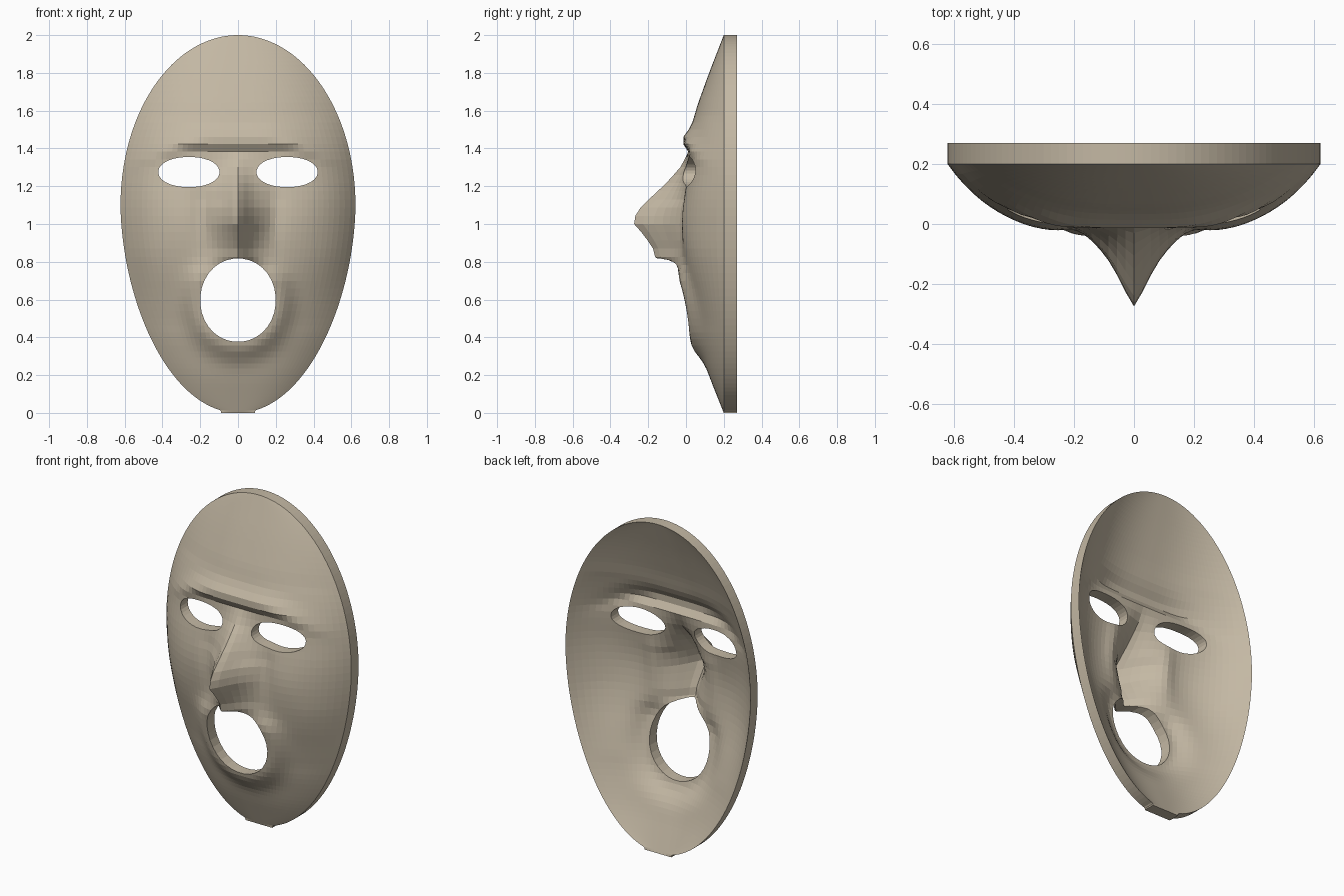
import bpy, bmesh, math

if "Cube" in bpy.data.objects:
    bpy.data.objects.remove(bpy.data.objects["Cube"])

# Depth of the face (y) and nose height, both along z
FACE = [(0, .2), (.2, .12), (.4, .062), (.6, .03), (.75, -.003), (.9, -.02), (1.02, -.024),
        (1.15, -.015), (1.25, .004), (1.36, .012), (1.49, .026), (1.6, .05), (1.8, .122), (2, .2)]
NOSE = [(.64, 0), (.7, .01), (.77, .05), (.81, .14), (.86, .15), (.94, .2), (1.0, .252),
        (1.06, .244), (1.1, .21), (1.2, .115), (1.3, .038), (1.38, 0)]
THICK = .07
ROWS, COLS = 72, 44


def lerp(table, z):
    if z <= table[0][0]:
        return table[0][1]
    for (a, p), (b, q) in zip(table, table[1:]):
        if z <= b:
            return p + (q - p) * (z - a) / (b - a)
    return table[-1][1]


def smooth(table, z):
    d = min(.05, z, 2 - z)
    return sum(lerp(table, z + d * k / 2) for k in (-2, -1, 0, 1, 2)) / 5


def half_width(z):
    if z > 1.1:
        return max(.012, .622 * math.sqrt(max(0, 1 - ((z - 1.1) / .9) ** 2)))
    return max(.09, .622 * math.sqrt(max(0, 1 - ((1.1 - z) / 1.1) ** 1.8)))


def bump(v, width, power=2):
    return math.exp(-(abs(v) / width) ** power)


def depth(x, z, u):
    ax = abs(x)
    # Domed face, rounder at forehead and chin
    power = 4.0 - max(0, min(1.4, (z - 1.35) * 6)) - max(0, min(1.3, (.85 - z) * 3.5))
    y = .2 + (smooth(FACE, z) - .2) * (1 - abs(u) ** power)
    # Nose
    spread = .08 if z > 1.1 else .09
    y -= lerp(NOSE, z) * bump(ax, spread, 1.35)
    # Hollow beside the nose
    y += .018 * bump(ax - .19, .05) * bump(z - 1.06, .16)
    # Cheek
    y -= .006 * bump(ax - .33, .1) * bump(z - 1.0, .14)
    # Brow ridge, arched and fading to the temples
    dz = z - (1.44 - .75 * max(0, ax - .13) ** 2)
    y -= .042 * bump(ax, .4, 4) * bump(dz, .06 if dz > 0 else .035)
    # Lips around the mouth
    r = math.hypot(ax / .2, (z - .6) / .22)
    y -= .045 * (1 if r < 1.1 else bump(r - 1.1, .35)) * (1 if z < .7 else bump(z - .7, .1))
    return y


def make_object(name, bm):
    bmesh.ops.recalc_face_normals(bm, faces=bm.faces)
    mesh = bpy.data.meshes.new(name)
    bm.to_mesh(mesh)
    bm.free()
    obj = bpy.data.objects.new(name, mesh)
    bpy.context.collection.objects.link(obj)
    return obj


# Mask shell: front sheet, back sheet and rim
bm = bmesh.new()
front, back = [], []
for r in range(ROWS + 1):
    z = 1 - math.cos(math.pi * r / ROWS)
    w = half_width(z)
    f, b = [], []
    for c in range(COLS + 1):
        u = 2 * c / COLS - 1
        x = u * w
        y = .2 if abs(u) == 1 or r in (0, ROWS) else depth(x, z, u)
        f.append(bm.verts.new((x, y, z)))
        b.append(bm.verts.new((x, y + THICK, z)))
    front.append(f)
    back.append(b)
for sheet in (front, back):
    for lo, hi in zip(sheet, sheet[1:]):
        for c in range(COLS):
            quad = (lo[c], lo[c + 1], hi[c + 1], hi[c])
            bm.faces.new(quad if sheet is front else quad[::-1])


def loop(s):
    return (s[0][:-1] + [row[-1] for row in s[:-1]]
            + s[-1][:0:-1] + [row[0] for row in s[:0:-1]])


lf, lb = loop(front), loop(back)
for i in range(len(lf)):
    j = (i + 1) % len(lf)
    bm.faces.new((lf[i], lb[i], lb[j], lf[j]))
mask = make_object("mask", bm)


# Eye and mouth openings
def cut_opening(name, cx, cz, rx, rz, power, n=32):
    bm = bmesh.new()
    pts = []
    for i in range(n):
        a = 2 * math.pi * (i + .5) / n
        ca, sa = math.cos(a), math.sin(a)
        pts.append((cx + rx * math.copysign(abs(ca) ** (2 / power), ca),
                    cz + rz * math.copysign(abs(sa) ** (2 / power), sa)))
    face = bm.faces.new([bm.verts.new((x, -.6, z)) for x, z in pts])
    ext = bmesh.ops.extrude_face_region(bm, geom=[face], use_keep_orig=True)
    bmesh.ops.translate(bm, vec=(0, 1.2, 0),
                        verts=[g for g in ext["geom"] if isinstance(g, bmesh.types.BMVert)])
    cutter = make_object(name, bm)
    cutter.hide_render = True
    mod = mask.modifiers.new(name, 'BOOLEAN')
    mod.operation = 'DIFFERENCE'
    mod.solver = 'EXACT'
    mod.object = cutter
    bpy.ops.object.modifier_apply(modifier=mod.name)
    bpy.data.objects.remove(cutter)


bpy.context.view_layer.objects.active = mask
mask.select_set(True)
for side in (-1, 1):
    cut_opening("eye_cutter", side * .26, 1.275, .162, .08, 2.1)
cut_opening("mouth_cutter", 0, .597, .2, .221, 2.05)

# Warm clay colour, faceted shading
clay = bpy.data.materials.new("clay")
clay.diffuse_color = (.55, .48, .37, 1)
clay.use_nodes = True
clay.node_tree.nodes["Principled BSDF"].inputs["Base Color"].default_value = clay.diffuse_color
mask.data.materials.clear()
mask.data.materials.append(clay)
for p in mask.data.polygons:
    p.material_index = 0
bpy.ops.object.shade_flat()
